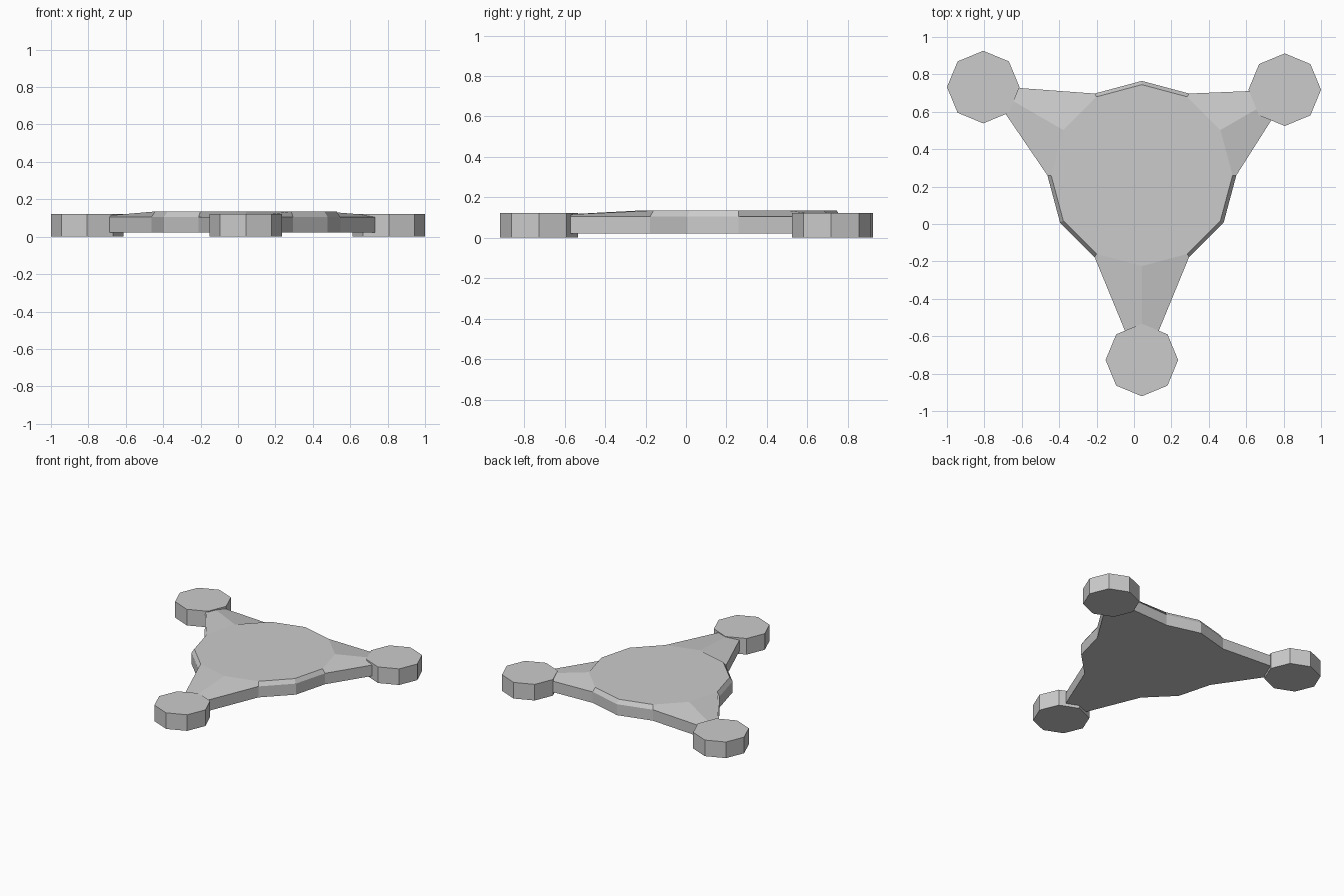
import bpy, bmesh
from math import radians, cos, sin

if "Cube" in bpy.data.objects:
    bpy.data.objects.remove(bpy.data.objects["Cube"])

CX, CY = 0.042, 0.26
ARM_TIPS = {30: 0.92, 150: 0.96, 270: 1.05}   # angle -> reach of each arm


def make_object(name, bm):
    bmesh.ops.recalc_face_normals(bm, faces=bm.faces)
    mesh = bpy.data.meshes.new(name)
    bm.to_mesh(mesh)
    bm.free()
    obj = bpy.data.objects.new(name, mesh)
    bpy.context.collection.objects.link(obj)
    return obj


# Body: twelve-sided plate with three rim points pulled out into tapering arms
bm = bmesh.new()


def ring(z, radius, arms):
    verts = []
    for a in range(0, 360, 30):
        r = arms.get(a, radius)
        verts.append(bm.verts.new((CX + r * cos(radians(a)), CY + r * sin(radians(a)), z)))
    return verts


rings = [ring(0.022, 0.505, ARM_TIPS), ring(0.105, 0.505, ARM_TIPS), ring(0.135, 0.485, {})]
for low, high in zip(rings, rings[1:]):
    for i in range(12):
        j = (i + 1) % 12
        bm.faces.new((low[i], low[j], high[j], high[i]))
bm.faces.new(rings[0])
bm.faces.new(rings[2])
make_object("body_plate", bm)

# Pads: octagonal feet at the arm tips
for name, x, y in (("left_pad", -0.806, 0.732), ("right_pad", 0.806, 0.718), ("front_pad", 0.042, -0.727)):
    bm = bmesh.new()
    bmesh.ops.create_cone(bm, cap_ends=True, segments=8, radius1=0.194, radius2=0.194, depth=0.122)
    bmesh.ops.translate(bm, verts=bm.verts, vec=(x, y, 0.061))
    make_object(name, bm)
